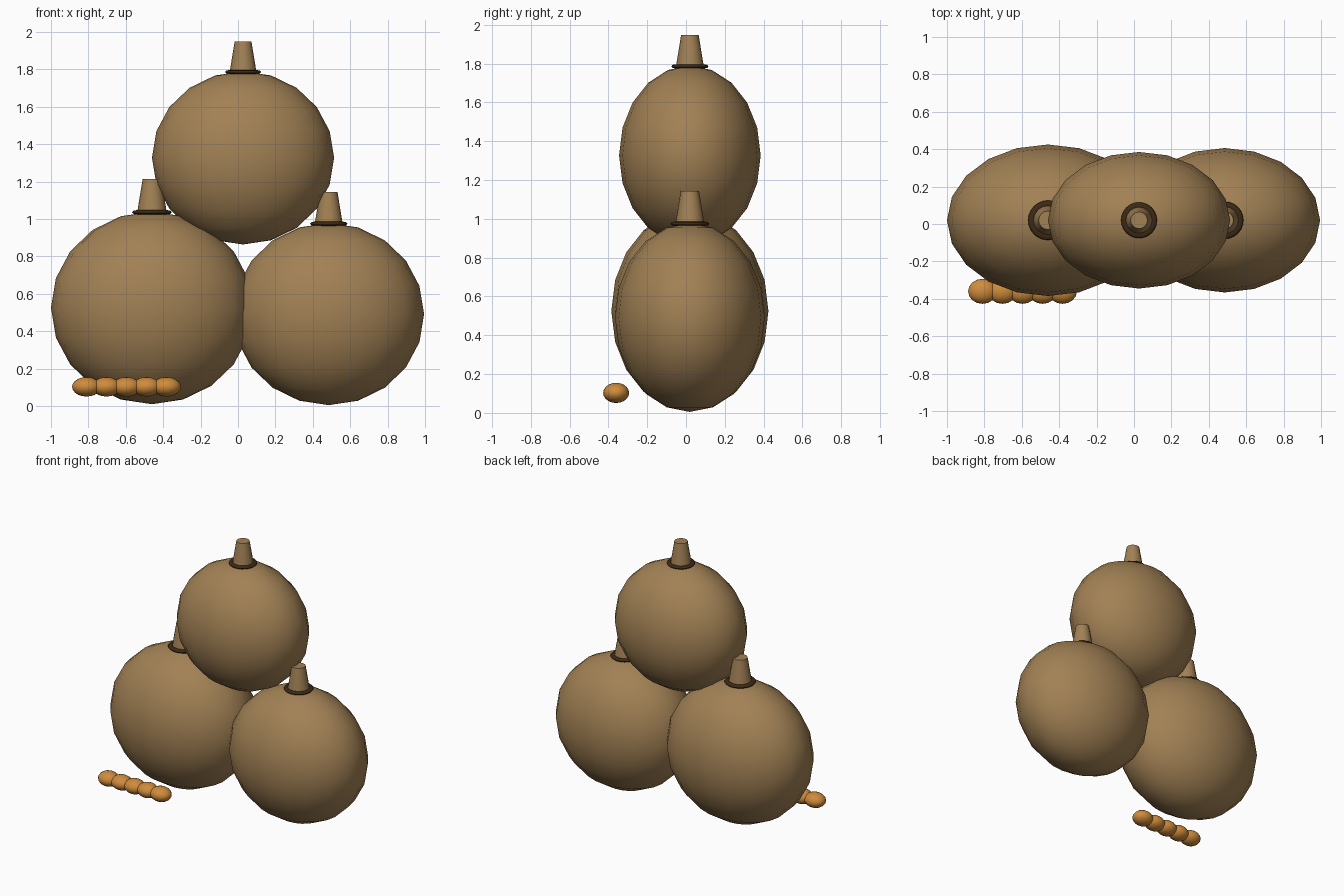
import bpy
import math

if "Cube" in bpy.data.objects:
    bpy.data.objects.remove(bpy.data.objects["Cube"])


def make_material(name, rgb):
    m = bpy.data.materials.new(name)
    m.diffuse_color = (*rgb, 1.0)
    m.use_nodes = True
    m.node_tree.nodes["Principled BSDF"].inputs["Base Color"].default_value = m.diffuse_color
    return m


brown = make_material("gourd brown", (0.36, 0.22, 0.09))
dark = make_material("dark brown", (0.045, 0.022, 0.007))
orange = make_material("amber", (0.62, 0.26, 0.045))


def finish(name, mat, angle=None):
    ob = bpy.context.object
    ob.name = name
    ob.data.materials.append(mat)
    if angle is None:
        bpy.ops.object.shade_smooth()
    else:
        bpy.ops.object.shade_smooth_by_angle(angle=math.radians(angle))
    return ob


def ellipsoid(name, loc, radii, segments, rings, mat):
    bpy.ops.mesh.primitive_uv_sphere_add(segments=segments, ring_count=rings, location=loc)
    bpy.context.object.scale = radii
    return finish(name, mat)


Y = 0.02  # depth of the body centres


def gourd(side, x, z, radii, k):
    # flattened round body
    ellipsoid(side + "_body", (x, Y, z), radii, 20, 10, brown)
    top = z + radii[2]
    # dark collar around the stem
    bpy.ops.mesh.primitive_torus_add(major_segments=24, minor_segments=8,
                                     major_radius=0.078 * k, minor_radius=0.022 * k,
                                     location=(x, Y, top - 0.004))
    bpy.context.object.scale.z = 0.5
    finish(side + "_collar", dark)
    # tapered stem
    bpy.ops.mesh.primitive_cone_add(vertices=16, radius1=0.078 * k, radius2=0.047 * k,
                                    depth=0.19 * k, location=(x, Y, top + 0.07 * k))
    finish(side + "_stem", brown, 40)


gourd("left", -0.46, 0.525, (0.54, 0.405, 0.515), 1.06)
gourd("right", 0.485, 0.492, (0.51, 0.386, 0.487), 1.0)
gourd("top", 0.027, 1.327, (0.487, 0.365, 0.463), 0.96)

# row of small beads at the front left
for i in range(5):
    ellipsoid(f"bead_{i + 1}", (-0.81 + 0.107 * i, -0.36, 0.103),
              (0.077, 0.067, 0.052), 16, 10, orange)
